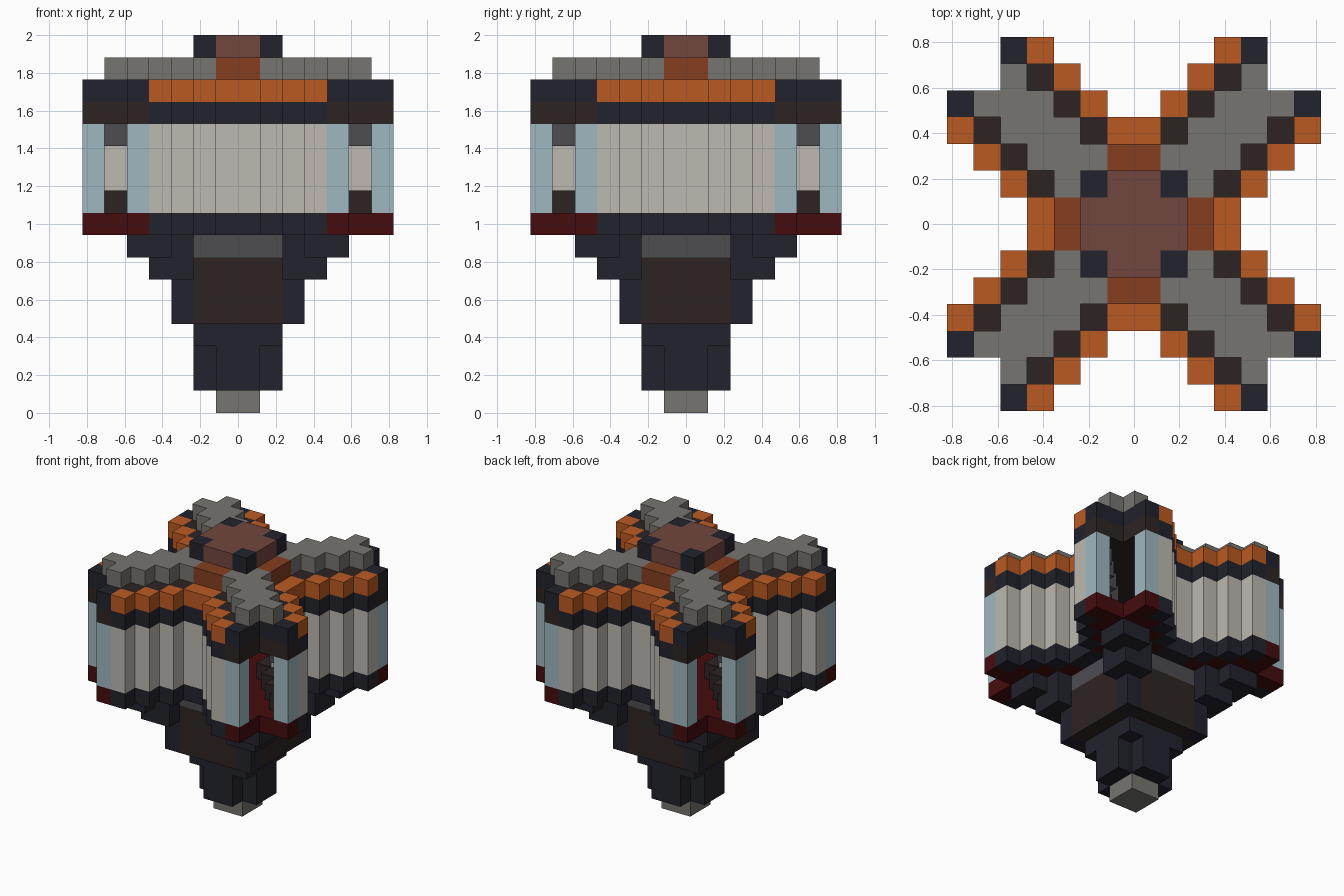
import bpy
import bmesh
from mathutils import Vector

cube = bpy.data.objects.get("Cube")
if cube:
    bpy.data.objects.remove(cube, do_unlink=True)

S = 2 / 17  # edge of one block


def linear(c):
    return c / 12.92 if c <= 0.04045 else ((c + 0.055) / 1.055) ** 2.4


def material(name, code):
    rgb = [linear(int(code[k:k + 2], 16) / 255) for k in (0, 2, 4)]
    m = bpy.data.materials.new(name)
    m.use_nodes = True
    m.diffuse_color = (*rgb, 1)
    m.node_tree.nodes["Principled BSDF"].inputs["Base Color"].default_value = (*rgb, 1)
    return m


navy = material("navy", "22222d")
grey = material("warm grey", "767570")
dark_grey = material("dark grey", "4d4c50")
brown = material("dark brown", "2d2422")
white = material("off white", "bdb9b1")
blue = material("pale blue", "9fb8c0")
red = material("dark red", "450c0e")
orange = material("orange", "bb5a22")
rust = material("rust", "853f20")
rose = material("rose brown", "71463f")


# Plan rules for one quadrant: i, j count blocks outward from the axes
def gap(i, j):
    return abs(i - j)


def cross(i, j):  # four diagonal arms with a notched tip
    return gap(i, j) <= 3 and min(i, j) <= 4


def edge(i, j):  # stepped outer row of the arms
    return cross(i, j) and gap(i, j) == 3


def core(i, j):
    return cross(i, j) and not edge(i, j)


def second(i, j):  # row just inside the outer row
    return gap(i, j) == 2 and max(i, j) <= 5


def tip(i, j):
    return gap(i, j) == 2 and max(i, j) == 6


def square(n):
    return lambda i, j: max(i, j) < n


def ridge(n):  # navy diagonal ribs on the hull
    return lambda i, j: min(i, j) >= 2 and max(i, j) < n and gap(i, j) <= 1


def hull(i, j):
    return max(i, j) <= 2 and min(i, j) <= 1


def spine(i, j):
    return min(i, j) == 0 and max(i, j) <= 2


# name, material, first layer, last layer, plan rule
parts = [
    ("bottom_nozzle", grey, 0, 0, square(1)),
    ("lower_stem", navy, 1, 2, lambda i, j: i + j <= 1),
    ("stem_collar", navy, 3, 3, square(2)),
    ("hull_body", brown, 4, 6, hull),
    ("hull_corners", navy, 4, 5, ridge(3)),
    ("lower_ribs", navy, 6, 6, ridge(4)),
    ("hull_band", dark_grey, 7, 7, hull),
    ("upper_ribs", navy, 7, 7, ridge(5)),
    ("floor_edge", navy, 8, 8, edge),
    ("arm_floor", red, 8, 8, core),
    ("arm_walls", white, 9, 12, edge),
    ("tip_windows", blue, 9, 12, tip),
    ("inner_lower_trim", brown, 9, 9, second),
    ("inner_upper_trim", dark_grey, 12, 12, second),
    ("ceiling_edge", navy, 13, 13, edge),
    ("arm_ceiling", brown, 13, 13, core),
    ("roof_edge", orange, 14, 14, edge),
    ("roof_gutter", brown, 14, 14, second),
    ("roof_base", navy, 14, 14, lambda i, j: core(i, j) and not second(i, j)),
    ("roof_ridge", grey, 15, 15,
     lambda i, j: gap(i, j) <= 1 and 1 <= min(i, j) <= 4 and max(i, j) <= 5),
    ("roof_spine", rust, 15, 15, spine),
    ("top_cap", rose, 16, 16, lambda i, j: i + j <= 1),
    ("cap_corners", navy, 16, 16, lambda i, j: i == j == 1),
]


def blocks(first, last, rule):
    found = set()
    for x in range(-7, 7):
        for y in range(-7, 7):
            # fold every block into one quadrant
            if rule(max(x, -1 - x), max(y, -1 - y)):
                found.update((x, y, z) for z in range(first, last + 1))
    return found


solid = set()
for _, _, first, last, rule in parts:
    solid |= blocks(first, last, rule)


def build(name, mat, cells):
    bm = bmesh.new()
    for cell in cells:
        for axis in range(3):
            for side in (0, 1):
                near = list(cell)
                near[axis] += 2 * side - 1
                if tuple(near) in solid:
                    continue
                # one quad on each exposed side of the block
                u, v = (axis + 1) % 3, (axis + 2) % 3
                ring = []
                for a, b in ((0, 0), (1, 0), (1, 1), (0, 1)):
                    p = Vector(cell)
                    p[axis] += side
                    p[u] += a
                    p[v] += b
                    ring.append(bm.verts.new(p * S))
                bm.faces.new(ring if side else ring[::-1])
    bmesh.ops.remove_doubles(bm, verts=bm.verts, dist=S / 100)
    mesh = bpy.data.meshes.new(name)
    bm.to_mesh(mesh)
    bm.free()
    mesh.materials.append(mat)
    bpy.context.collection.objects.link(bpy.data.objects.new(name, mesh))


for name, mat, first, last, rule in parts:
    build(name, mat, blocks(first, last, rule))
